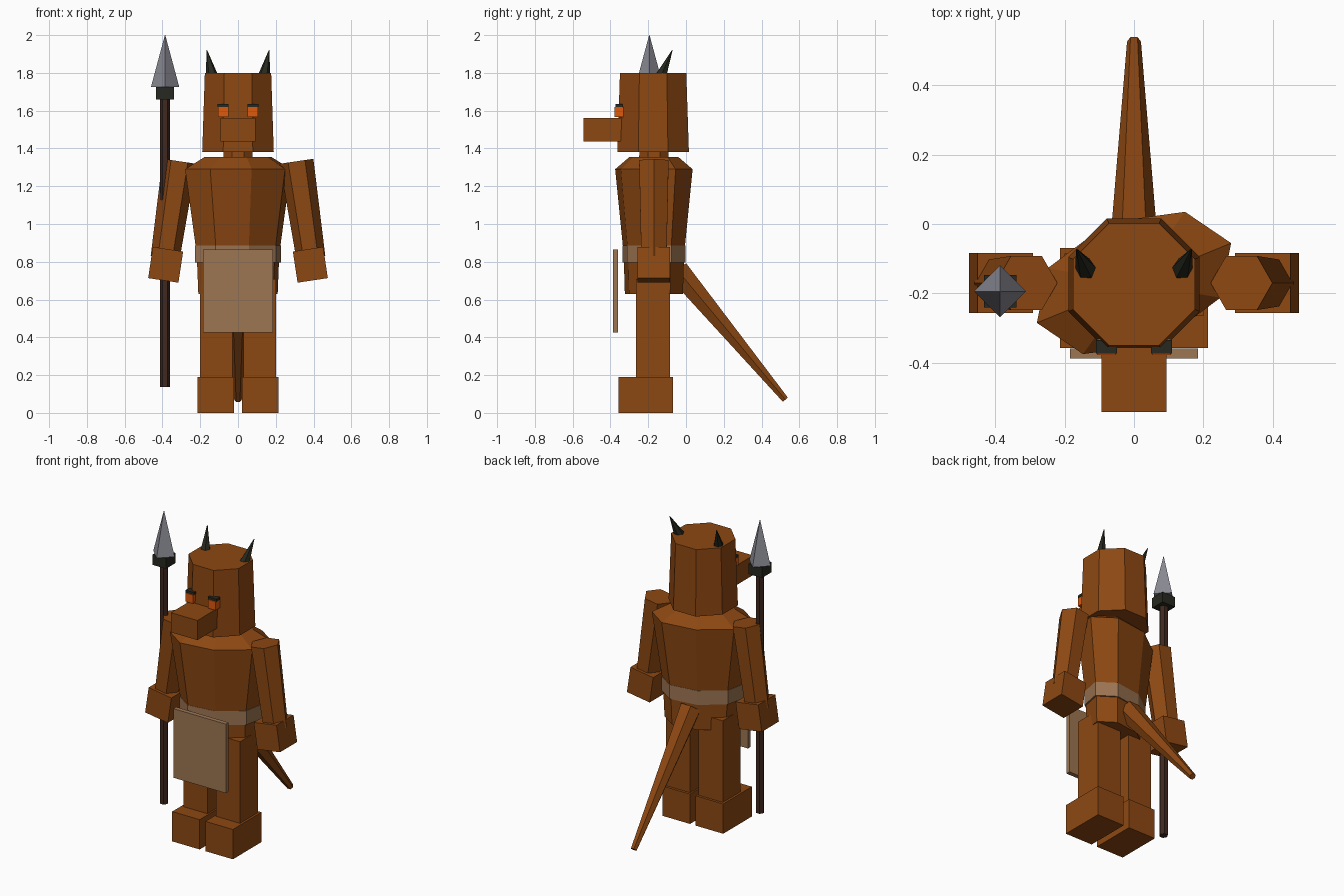
import bpy, bmesh
from math import sin, cos, pi
from mathutils import Vector, Matrix

if "Cube" in bpy.data.objects:
    bpy.data.objects.remove(bpy.data.objects["Cube"], do_unlink=True)


def material(name, rgb):
    m = bpy.data.materials.new(name)
    m.use_nodes = True
    m.diffuse_color = (*rgb, 1)
    m.node_tree.nodes["Principled BSDF"].inputs["Base Color"].default_value = (*rgb, 1)
    return m


HIDE = material("brown hide", (0.265, 0.064, 0.006))
CLOTH = material("tan cloth", (0.34, 0.18, 0.085))
WOOD = material("dark wood", (0.05, 0.021, 0.013))
BLACK = material("black horn", (0.02, 0.022, 0.014))
STEEL = material("grey steel", (0.25, 0.25, 0.29))
ORANGE = material("orange eye", (0.72, 0.1, 0.004))


def finish(name, bm, mat):
    bmesh.ops.recalc_face_normals(bm, faces=bm.faces)
    me = bpy.data.meshes.new(name)
    bm.to_mesh(me)
    bm.free()
    me.materials.append(mat)
    ob = bpy.data.objects.new(name, me)
    bpy.context.collection.objects.link(ob)
    return ob


def loft(name, rings, mat):
    """Skin a stack of closed rings and cap both ends."""
    bm = bmesh.new()
    loops = [[bm.verts.new(p) for p in ring] for ring in rings]
    n = len(loops[0])
    for lo, hi in zip(loops, loops[1:]):
        for i in range(n):
            j = (i + 1) % n
            bm.faces.new((lo[i], lo[j], hi[j], hi[i]))
    bm.faces.new(loops[0])
    bm.faces.new(loops[-1])
    return finish(name, bm, mat)


def taper(name, start, end, r1, r2, sides, mat, phase=0.0):
    """Faceted rod or spike from start to end; phase is measured from x."""
    a, b = Vector(start), Vector(end)
    d = (b - a).normalized()
    u = (Vector((1, 0, 0)) - d * d.x).normalized()
    v = d.cross(u)
    angles = [phase + 2 * pi * i / sides for i in range(sides)]
    return loft(name, [[c + (u * cos(t) + v * sin(t)) * r for t in angles]
                       for c, r in ((a, r1), (b, r2))], mat)


def box(name, center, size, mat, tilt=0.0):
    bm = bmesh.new()
    bmesh.ops.create_cube(bm, size=1, matrix=Matrix.Translation(center)
                          @ Matrix.Rotation(tilt, 4, 'Y')
                          @ Matrix.Diagonal((*size, 1)))
    return finish(name, bm, mat)


MID = -0.17  # body axis in y


def body_ring(z, s):
    """Skewed octagon shared by torso and belt."""
    a, c = Vector((0.28, 0.115, 0)), Vector((-0.072, 0.175, 0))
    return [Vector((0, MID, z)) + (a * cos(i * pi / 4) + c * sin(i * pi / 4)) * s
            for i in range(8)]


# Torso, belt and front cloth
loft("torso", [body_ring(z, s) for z, s in
               ((0.63, 0.75), (0.84, 0.78), (1.29, 1.0), (1.355, 0.63))], HIDE)
loft("belt", [body_ring(0.795, 0.81), body_ring(0.885, 0.81)], CLOTH)
box("loincloth", (0, -0.373, 0.645), (0.37, 0.028, 0.44), CLOTH)

# Neck, head and snout
taper("neck", (0, MID, 1.3), (0, MID, 1.42), 0.088, 0.08, 8, HIDE, pi / 8)
taper("head", (0, -0.174, 1.38), (0, -0.174, 1.8), 0.205, 0.19, 8, HIDE, pi / 8)
box("snout", (0, -0.425, 1.498), (0.187, 0.235, 0.125), HIDE)

# Paired parts
for s, side in ((1, "left"), (-1, "right")):
    box(side + "_eye", (s * 0.079, -0.355, 1.593), (0.055, 0.046, 0.055), ORANGE)
    box(side + "_brow", (s * 0.079, -0.354, 1.627), (0.06, 0.038, 0.016), BLACK)
    taper(side + "_horn", (s * 0.138, -0.132, 1.785), (s * 0.165, -0.073, 1.92),
          0.032, 0.002, 6, BLACK)
    taper(side + "_arm", (s * 0.386, MID, 0.82), (s * 0.31, MID, 1.332),
          0.077, 0.09, 6, HIDE)
    box(side + "_hand", (s * 0.383, MID, 0.784), (0.162, 0.172, 0.167), HIDE, -s * 0.15)
    box(side + "_leg", (s * 0.115, -0.175, 0.44), (0.17, 0.18, 0.54), HIDE)
    box(side + "_foot", (s * 0.117, -0.213, 0.095), (0.194, 0.288, 0.19), HIDE)

# Tail
taper("tail", (0, -0.045, 0.755), (0, 0.526, 0.07), 0.068, 0.02, 6, HIDE)

# Spear
sx, sy = -0.386, -0.194
taper("spear_shaft", (sx, sy, 0.137), (sx, sy, 1.68), 0.026, 0.026, 6, WOOD)
box("spear_collar", (sx, sy, 1.692), (0.094, 0.094, 0.066), BLACK)
taper("spear_tip", (sx, sy, 1.725), (sx, sy, 2.0), 0.075, 0.001, 4, STEEL)
